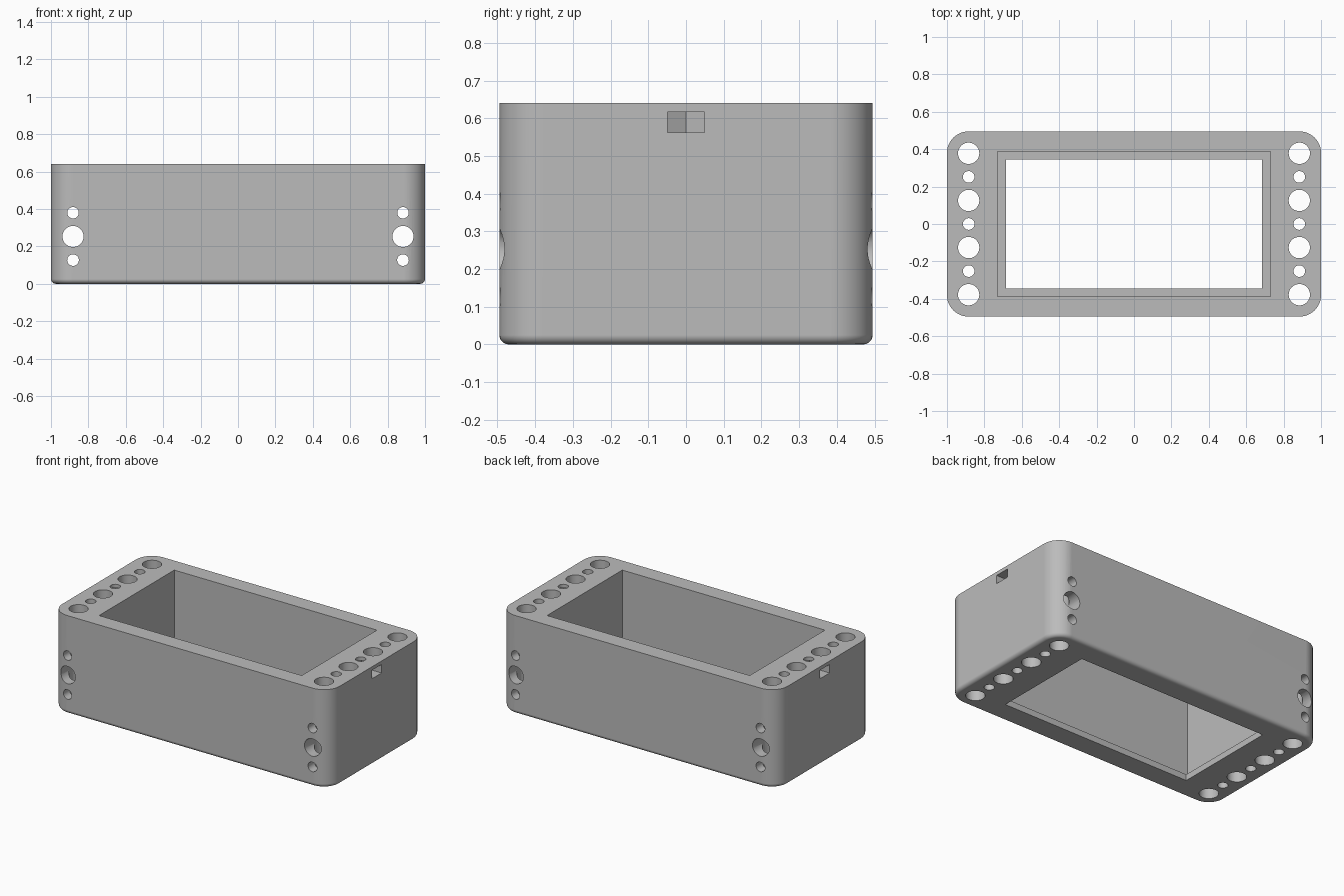
import bpy, bmesh
from math import sin, cos, pi
from mathutils import Matrix

cube = bpy.data.objects.get("Cube")
if cube:
    bpy.data.objects.remove(cube, do_unlink=True)

W, D, H = 1.0, 0.495, 0.64      # half width, half depth, height
COLUMN_X = 0.884                # hole columns at both ends
PITCH = 0.126                   # spacing of neighbouring holes
BIG, SMALL = 0.057, 0.031       # hole radii

grey = bpy.data.materials.new("plain_grey")
grey.use_nodes = True
grey.diffuse_color = (0.5, 0.5, 0.5, 1)
grey.node_tree.nodes["Principled BSDF"].inputs["Base Color"].default_value = (0.5, 0.5, 0.5, 1)


def arc(x, y, r, start, sweep, steps):
    return [(x + r * cos(start + sweep * i / steps), y + r * sin(start + sweep * i / steps))
            for i in range(steps)]


def circle(x, y, r):
    return arc(x, y, r, 0, 2 * pi, 40)


def rectangle(x, y):
    return [(-x, -y), (x, -y), (x, y), (-x, y)]


def rounded_rectangle(x, y, r, steps=12):
    points = []
    for i, (sx, sy) in enumerate([(1, 1), (-1, 1), (-1, -1), (1, -1)]):
        points += arc(sx * (x - r), sy * (y - r), r, i * pi / 2, pi / 2 * (steps + 1) / steps, steps + 1)
    return points


def prism(name, outline, low, high, fillet=0, matrix=None):
    """Extrude an outline from low to high, with an optional rounded bottom edge."""
    bm = bmesh.new()
    base = bm.faces.new([bm.verts.new((x, y, low)) for x, y in outline])
    grown = bmesh.ops.extrude_face_region(bm, geom=[base], use_keep_orig=True)["geom"]
    for v in grown:
        if isinstance(v, bmesh.types.BMVert):
            v.co.z = high
    bmesh.ops.recalc_face_normals(bm, faces=bm.faces)
    if fillet:
        rim = [e for e in bm.edges if all(abs(v.co.z - low) < 1e-5 for v in e.verts)]
        bmesh.ops.bevel(bm, geom=rim, offset=fillet, segments=5, profile=0.5, affect='EDGES')
    if matrix:
        bmesh.ops.transform(bm, matrix=matrix, verts=bm.verts)
    mesh = bpy.data.meshes.new(name)
    bm.to_mesh(mesh)
    bm.free()
    mesh.materials.append(grey)
    obj = bpy.data.objects.new(name, mesh)
    bpy.context.collection.objects.link(obj)
    return obj


# Body with rounded upright corners and a filleted bottom edge
body = prism("enclosure_body", rounded_rectangle(W, D, 0.115), 0, H, fillet=0.025)

# Main cavity, with a narrower opening that leaves a lip at the bottom
cutters = [prism("cavity_cutter", rectangle(0.73, 0.387), 0.04, H + 0.1),
           prism("window_cutter", rectangle(0.685, 0.345), -0.1, 0.2)]

lay_along_y = Matrix.Rotation(pi / 2, 4, 'X')
for side in (-1, 1):
    # Upright holes, alternating big and small
    for i in range(-3, 4):
        radius = BIG if i % 2 else SMALL
        cutters.append(prism("upright_hole_cutter", circle(side * COLUMN_X, i * PITCH, radius),
                             -0.1, H + 0.1))
    # Holes running from front to back
    for i, radius in enumerate((SMALL, BIG - 0.0005, SMALL - 0.0005)):
        cutters.append(prism("cross_hole_cutter", circle(side * (COLUMN_X - 0.002), (i + 1) * 0.1265, radius),
                             -0.7, 0.7, matrix=lay_along_y))
    # Nut pocket with a pointed inner end, open to the side wall
    pocket = [(side * x, y) for x, y in
              [(COLUMN_X - 0.058, 0), (COLUMN_X - 0.029, -0.049), (1.1, -0.049),
               (1.1, 0.049), (COLUMN_X - 0.029, 0.049)]]
    cutters.append(prism("nut_pocket_cutter", pocket, 0.562, 0.617))

# Cut every opening into the body
bpy.ops.object.select_all(action='DESELECT')
body.select_set(True)
bpy.context.view_layer.objects.active = body
for cutter in cutters:
    cutter.hide_render = True
    cut = body.modifiers.new("cut", 'BOOLEAN')
    cut.operation = 'DIFFERENCE'
    cut.solver = 'EXACT'
    cut.object = cutter
    bpy.ops.object.modifier_apply(modifier=cut.name)
    bpy.data.objects.remove(cutter, do_unlink=True)

# Smooth curved walls, crisp edges
bpy.ops.object.shade_smooth_by_angle(angle=pi / 6)
weighted = body.modifiers.new("weighted_normals", 'WEIGHTED_NORMAL')
weighted.keep_sharp = True
